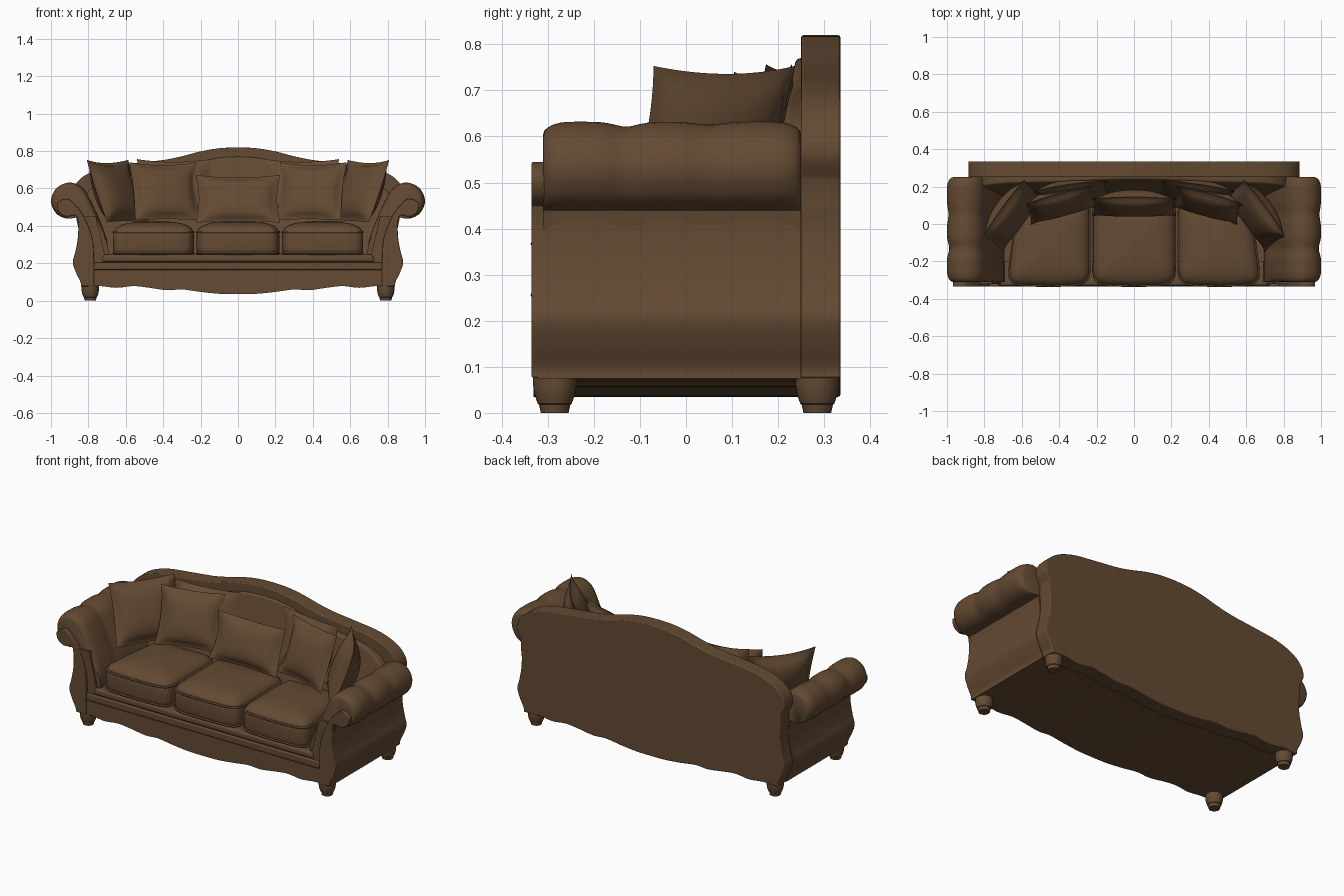
import bpy, bmesh, math
from mathutils import Matrix, Vector

if "Cube" in bpy.data.objects:
    bpy.data.objects.remove(bpy.data.objects["Cube"])

leather = bpy.data.materials.new("brown_leather")
leather.diffuse_color = (0.127, 0.069, 0.033, 1)
leather.use_nodes = True
leather.node_tree.nodes["Principled BSDF"].inputs["Base Color"].default_value = leather.diffuse_color


def finish(name, bm, angle=35, bevel=0.0):
    bmesh.ops.remove_doubles(bm, verts=bm.verts, dist=0.0004)
    bmesh.ops.recalc_face_normals(bm, faces=bm.faces)
    me = bpy.data.meshes.new(name)
    bm.to_mesh(me)
    bm.free()
    ob = bpy.data.objects.new(name, me)
    bpy.context.collection.objects.link(ob)
    me.materials.append(leather)
    if bevel:
        m = ob.modifiers.new("soft_edge", 'BEVEL')
        m.width, m.segments, m.limit_method = bevel, 3, 'ANGLE'
        m.angle_limit = math.radians(50)
    bpy.ops.object.select_all(action='DESELECT')
    ob.select_set(True)
    bpy.context.view_layer.objects.active = ob
    bpy.ops.object.shade_smooth_by_angle(angle=math.radians(angle))
    return ob


def spline(pts, n=5):
    """Smooth curve through the points."""
    p = [Vector(q) for q in pts]
    p = [2 * p[0] - p[1]] + p + [2 * p[-1] - p[-2]]
    out = []
    for a, b, c, d in zip(p, p[1:], p[2:], p[3:]):
        for i in range(n):
            t = i / n
            out.append(0.5 * (2 * b + (c - a) * t + (2 * a - 5 * b + 4 * c - d) * t ** 2
                              + (3 * b - a - 3 * c + d) * t ** 3))
    return [(v.x, v.y) for v in out] + [tuple(pts[-1])]


def loft(name, rings, **kw):
    """Skin closed rings of points and cap both ends."""
    bm = bmesh.new()
    vs = [[bm.verts.new(p) for p in r] for r in rings]
    n = len(vs[0])
    for a, b in zip(vs, vs[1:]):
        for i in range(n):
            bm.faces.new((a[i], a[(i + 1) % n], b[(i + 1) % n], b[i]))
    bm.faces.new(vs[0])
    bm.faces.new(vs[-1])
    return finish(name, bm, **kw)


def extrude(name, outline, y0, y1, **kw):
    return loft(name, [[(x, y, z) for x, z in outline] for y in (y0, y1)], **kw)


def mirrored(half):
    """Half outline from the bottom centre to the top centre, closed by its reflection."""
    return half + [(-x, z) for x, z in half[-2:0:-1]]


# Shared outlines
apron = spline([(0, .035), (.1, .037), (.2, .047), (.3, .06), (.38, .056), (.48, .07),
                (.56, .078), (.65, .069), (.74, .078), (.84, .075)])
side = spline([(.84, .076), (.842, .1), (.866, .15), (.883, .205), (.87, .26),
               (.857, .33), (.854, .4), (.86, .45)])
crest = spline([(.858, .505), (.885, .56), (.87, .62), (.81, .675), (.7, .715), (.55, .735),
                (.4, .752), (.3, .772), (.2, .798), (.1, .815), (0, .82)])

# Frame, back and front rail
extrude("frame", mirrored(apron + side[1:] + [(.76, .45), (.71, .24), (0, .24)]), -.322, .25)
extrude("back_panel", mirrored(apron + side[1:] + crest), .25, .335, bevel=.006)
extrude("front_apron", mirrored(apron[:-4] + [(.77, .078), (.77, .163), (0, .163)]), -.331, -.31)
extrude("front_rail", mirrored([(0, .165), (.77, .165), (.77, .205), (0, .205)]),
        -.335, -.3, bevel=.006)
extrude("seat_rail", mirrored([(0, .207), (.73, .207), (.72, .246), (0, .246)]),
        -.331, -.2, bevel=.012)

# Sloped inner back padding that follows the crest
pad = mirrored([(0, .24), (.76, .24), (.78, .5)] + [(x * .93, z - .05) for x, z in crest[8:]])
loft("back_padding", [[(x, y - (.75 - z) * .2, z) for x, z in pad] for y in (.235, .29)],
     bevel=.01)

# Arms: rolled pad with three puffs and a scroll panel in front
roll = spline([(.86, .445), (.92, .44), (.975, .47), (1.0, .535), (.97, .602), (.9, .632),
               (.83, .602), (.78, .52), (.735, .42), (.7, .32), (.69, .22)], 4) + [(.82, .22)]
scroll = side + spline([(.875, .458), (.92, .45), (.958, .475), (.966, .52), (.92, .545),
                        (.88, .522), (.83, .46), (.79, .37), (.772, .28), (.77, .078)], 4)


def arm_ring(s, y):
    d = min(y + .31, .25 - y)
    k = 1 - .11 * math.exp(-((y + .13) / .035) ** 2) - .07 * math.exp(-((y - .05) / .04) ** 2)
    if d < .06:
        k *= .72 + .28 * math.sqrt(max(0, 1 - (1 - d / .06) ** 2))
    ring = []
    for x, z in roll:
        w = max(0, min(1, (z - .3) / .2)) if x < .85 else 1
        g = 1 + (k - 1) * w
        gz = g if z > .535 else 1
        ring.append((s * (.88 + (x - .88) * g), y, .535 + (z - .535) * gz))
    return ring


for s, tag in ((-1, "left"), (1, "right")):
    ys = [-.31, -.307, -.3, -.29, -.275] + [-.26 + .02 * i for i in range(24)] \
        + [.215, .23, .24, .247, .25]
    loft(tag + "_arm_roll", [arm_ring(s, y) for y in ys], angle=50)
    extrude(tag + "_arm_scroll", [(s * x, z) for x, z in scroll], -.335, -.3, bevel=.004)
    # Turned feet
    for y in (-.285, .285):
        prof = [(.03, 0), (.034, .018), (.037, .02), (.044, .04), (.047, .06), (.046, .1)]
        loft(tag + ("_front_foot" if y < 0 else "_back_foot"),
             [[(s * .79 + r * math.cos(a * math.pi / 12), y + r * math.sin(a * math.pi / 12), z)
               for a in range(24)] for r, z in prof])


def piping(name, pts, radius=.006):
    cu = bpy.data.curves.new(name, 'CURVE')
    cu.dimensions = '3D'
    cu.bevel_depth, cu.bevel_resolution = radius, 1
    sp = cu.splines.new('POLY')
    sp.points.add(len(pts) - 1)
    for q, p in zip(sp.points, pts):
        q.co = (*p, 1)
    sp.use_cyclic_u = True
    ob = bpy.data.objects.new(name, cu)
    bpy.context.collection.objects.link(ob)
    cu.materials.append(leather)


# Seat cushions with a crowned top and piped edges
def rounded_rect(cx, scale, z, taper):
    out = []
    for i in range(64):
        a = i * math.tau / 64
        c, n = math.cos(a), math.sin(a)
        u = math.copysign(abs(c) ** .25, c) * scale
        v = math.copysign(abs(n) ** .25, n) * scale
        x = cx + u * .222
        if u * cx > 0:
            x -= taper * (v + 1) / 2
        out.append((x, -.09 + v * .232 - .012 * (1 - u * u), z))
    return out


for i, tag in ((-1, "left"), (0, "middle"), (1, "right")):
    layers = [(.95, .245), (.985, .255), (1, .28), (1, .34), (.985, .368), (.95, .385),
              (.85, .402), (.7, .414), (.5, .421), (.25, .425), (.05, .426)]
    loft(tag + "_seat_cushion", [rounded_rect(i * .457, k, z, i * .06) for k, z in layers],
         angle=60)
    for z in (.256, .367):
        piping(tag + "_cushion_piping", rounded_rect(i * .457, .99, z, i * .06))


# Throw pillows: plump middle, pinched edges, thin flange
def pillow(name, loc, w, h, thick, yaw, lean):
    bm = bmesh.new()
    n = 24
    for sgn in (-1, 1):
        g = []
        for i in range(n + 1):
            row = []
            for j in range(n + 1):
                u, v = 2 * i / n - 1, 2 * j / n - 1
                a, b = min(1, abs(u) / .9), min(1, abs(v) / .9)
                t = thick / 2 * ((1 - a ** 2.4) * (1 - b ** 2.4)) ** .6
                rim = .006 if max(abs(u), abs(v)) < .999 else 0
                bend = -.03 * (u * u + v * v) * .5
                row.append(bm.verts.new((u * w / 2 * (1 - .07 * (1 - v * v)),
                                         sgn * (t + rim) + bend,
                                         v * h / 2 * (1 - .07 * (1 - u * u)))))
            g.append(row)
        for i in range(n):
            for j in range(n):
                bm.faces.new((g[i][j], g[i + 1][j], g[i + 1][j + 1], g[i][j + 1]))
    rot = Matrix.Rotation(math.radians(yaw), 4, 'Z') @ Matrix.Rotation(math.radians(-lean), 4, 'X')
    bm.transform(Matrix.Translation(loc) @ rot)
    finish(name, bm, angle=50)


pillow("middle_pillow", (0, .115, .535), .45, .27, .11, 0, 20)
for s, tag in ((-1, "left"), (1, "right")):
    pillow(tag + "_rear_pillow", (s * .34, .185, .59), .4, .33, .08, -s * 8, 16)
    pillow(tag + "_inner_pillow", (s * .395, .125, .575), .37, .33, .12, -s * 15, 20)
    pillow(tag + "_outer_pillow", (s * .665, .06, .575), .38, .36, .13, -s * 54, 22)
